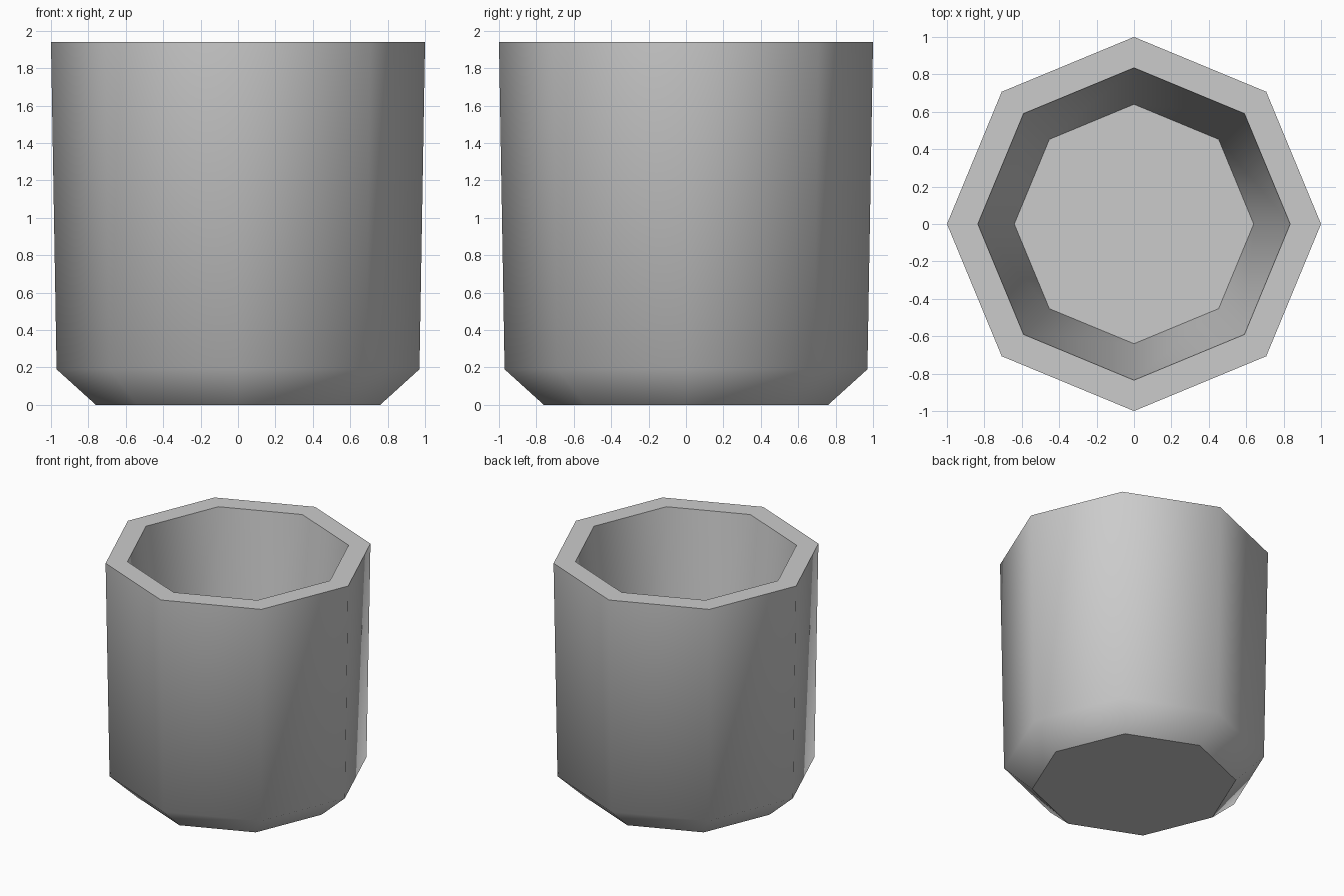
import bpy, bmesh
from math import cos, sin, tau

SIDES = 8

cube = bpy.data.objects.get("Cube")
if cube:
    bpy.data.objects.remove(cube, do_unlink=True)

grey = bpy.data.materials.new("plain grey")
grey.use_nodes = True
grey.diffuse_color = (0.6, 0.6, 0.6, 1)
grey.node_tree.nodes["Principled BSDF"].inputs["Base Color"].default_value = (0.6, 0.6, 0.6, 1)

# Cup section as (radius, height): foot, chamfer, outer rim, inner rim, floor
profile = [(0.76, 0), (0.97, 0.19), (1.0, 1.94), (0.835, 1.94), (0.64, 0.19)]

bm = bmesh.new()
rings = [[bm.verts.new((r * cos(tau * i / SIDES), r * sin(tau * i / SIDES), z))
          for i in range(SIDES)] for r, z in profile]

# Walls and rim
for low, high in zip(rings, rings[1:]):
    for i in range(SIDES):
        j = (i + 1) % SIDES
        bm.faces.new((low[i], low[j], high[j], high[i]))

# Underside and inner floor
bm.faces.new(rings[0][::-1])
bm.faces.new(rings[-1])
bm.normal_update()

# Level faces stay crisp, the walls are smooth around
for face in bm.faces:
    level = abs(face.normal.z) > 0.9
    face.smooth = not level
    if level:
        for edge in face.edges:
            edge.smooth = False

mesh = bpy.data.meshes.new("cup")
bm.to_mesh(mesh)
bm.free()
mesh.materials.append(grey)
bpy.context.collection.objects.link(bpy.data.objects.new("cup", mesh))
